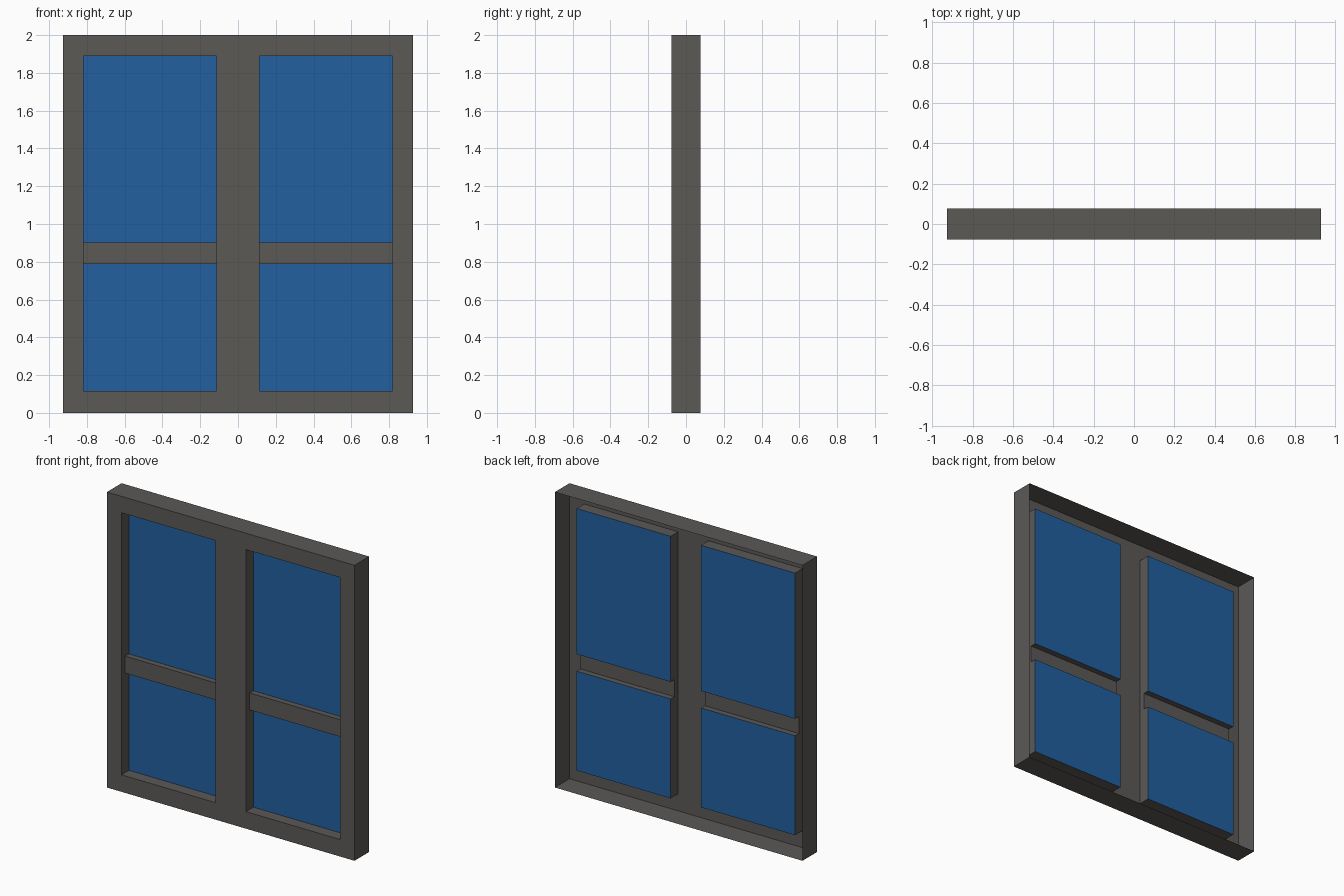
import bpy, bmesh

if "Cube" in bpy.data.objects:
    bpy.data.objects.remove(bpy.data.objects["Cube"])

W, H, D = 0.927, 2.0, 0.078          # half width, height, half depth
X_IN, X_OUT = 0.114, 0.818           # opening edges (mirrored in x)
Z0, Z1, Z2, Z3 = 0.115, 0.788, 0.903, 1.889   # sill, bar bottom, bar top, head
Y_BAR, Y_GLASS = -0.038, 0.002


def material(name, rgb):
    m = bpy.data.materials.new(name)
    m.diffuse_color = (*rgb, 1)
    m.use_nodes = True
    m.node_tree.nodes["Principled BSDF"].inputs["Base Color"].default_value = m.diffuse_color
    return m


GREY = material("dark_grey_frame", (0.104, 0.100, 0.094))
BLUE = material("blue_glass", (0.016, 0.117, 0.352))


def sheet(name, quads, mat):
    """Make an object from a list of flat quads."""
    bm = bmesh.new()
    for q in quads:
        bm.faces.new([bm.verts.new(p) for p in q])
    bmesh.ops.remove_doubles(bm, verts=bm.verts, dist=1e-5)
    me = bpy.data.meshes.new(name)
    bm.to_mesh(me)
    bm.free()
    me.materials.append(mat)
    ob = bpy.data.objects.new(name, me)
    bpy.context.collection.objects.link(ob)


def upright(x0, x1, z0, z1, y):
    """Quad facing the front."""
    return [(x0, y, z0), (x1, y, z0), (x1, y, z1), (x0, y, z1)]


def side(x, z0, z1, y0, y1, d):
    """Quad facing +x (d=1) or -x (d=-1)."""
    q = [(x, y0, z0), (x, y1, z0), (x, y1, z1), (x, y0, z1)]
    return q if d > 0 else q[::-1]


def level(x0, x1, z, y0, y1, d):
    """Quad facing up (d=1) or down (d=-1)."""
    q = [(x0, y0, z), (x1, y0, z), (x1, y1, z), (x0, y1, z)]
    return q if d > 0 else q[::-1]


# Front face of the frame: a grid with the two openings left out
xs = [-W, -X_OUT, -X_IN, X_IN, X_OUT, W]
zs = [0, Z0, Z3, H]
sheet("frame_front", [upright(xs[i], xs[i + 1], zs[j], zs[j + 1], -D)
                      for i in range(5) for j in range(3)
                      if not (i in (1, 3) and j == 1)], GREY)

# Outer rim, open at the back
sheet("frame_rim", [side(W, 0, H, -D, D, 1), side(-W, 0, H, -D, D, -1),
                    level(-W, W, H, -D, D, 1), level(-W, W, 0, -D, D, -1)], GREY)

for label, x0, x1 in (("left", -X_OUT, -X_IN), ("right", X_IN, X_OUT)):
    # Reveals around the opening, shallower where the crossbar meets them
    quads = [level(x0, x1, Z0, -D, Y_GLASS, 1), level(x0, x1, Z3, -D, Y_GLASS, -1)]
    for x, d in ((x0, 1), (x1, -1)):
        quads.append(side(x, Z0, Z3, -D, Y_BAR, d))
        quads += [side(x, a, b, Y_BAR, Y_GLASS, d) for a, b in ((Z0, Z1), (Z2, Z3))]
    sheet(label + "_reveal", quads, GREY)
    # Recessed crossbar
    sheet(label + "_crossbar", [upright(x0, x1, Z1, Z2, Y_BAR),
                                level(x0, x1, Z2, Y_BAR, Y_GLASS, 1),
                                level(x0, x1, Z1, Y_BAR, Y_GLASS, -1)], GREY)
    # Glass panes
    sheet(label + "_lower_glass", [upright(x0, x1, Z0, Z1, Y_GLASS)], BLUE)
    sheet(label + "_upper_glass", [upright(x0, x1, Z2, Z3, Y_GLASS)], BLUE)
